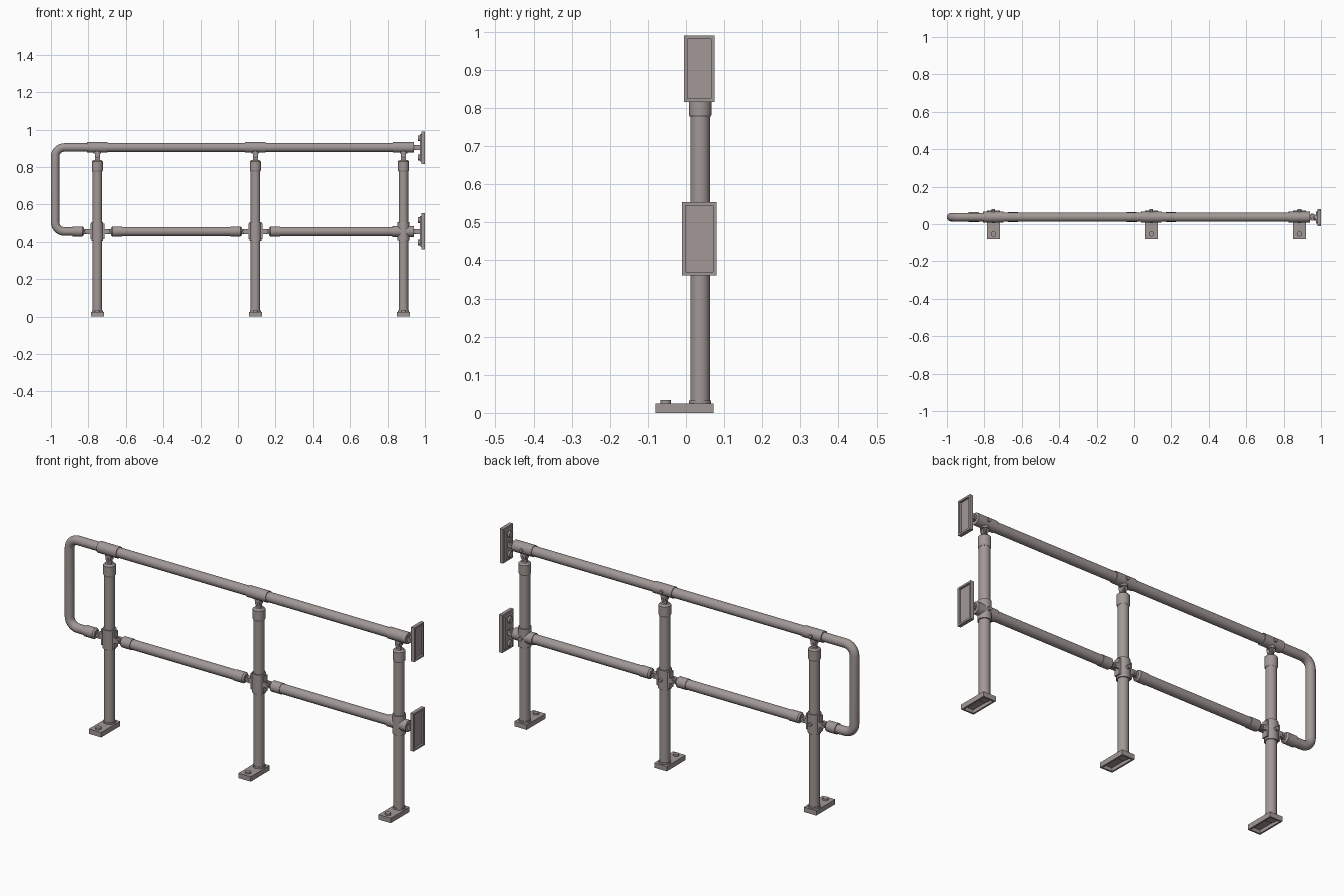
import bpy, bmesh, math
from mathutils import Vector

if "Cube" in bpy.data.objects:
    bpy.data.objects.remove(bpy.data.objects["Cube"])

YC = 0.037            # common centre line of posts and rails
POSTS = (-0.752, 0.093, 0.885)
Z_TOP, Z_MID = 0.905, 0.456

mat = bpy.data.materials.new("warm grey steel")
mat.diffuse_color = (0.36, 0.315, 0.305, 1)
mat.use_nodes = True
mat.node_tree.nodes["Principled BSDF"].inputs["Base Color"].default_value = mat.diffuse_color


def finish(name, bm, smooth=True):
    me = bpy.data.meshes.new(name)
    bmesh.ops.recalc_face_normals(bm, faces=bm.faces)
    bm.to_mesh(me)
    bm.free()
    me.materials.append(mat)
    ob = bpy.data.objects.new(name, me)
    bpy.context.collection.objects.link(ob)
    if smooth:
        bpy.ops.object.select_all(action='DESELECT')
        ob.select_set(True)
        bpy.context.view_layer.objects.active = ob
        bpy.ops.object.shade_smooth_by_angle(angle=math.radians(35))
    return ob


def rod(name, a, b, r, r2=None, sides=28):
    """Cylinder or cone between two points."""
    a, b = Vector(a), Vector(b)
    d = b - a
    bm = bmesh.new()
    bmesh.ops.create_cone(bm, cap_ends=True, segments=sides, radius1=r,
                          radius2=r if r2 is None else r2, depth=d.length)
    rot = d.to_track_quat('Z', 'Y').to_matrix().to_4x4()
    bmesh.ops.transform(bm, matrix=rot, verts=bm.verts)
    bmesh.ops.translate(bm, vec=(a + b) / 2, verts=bm.verts)
    return finish(name, bm)


def box(name, lo, hi, hollow=None, rim=0.011, depth=0.015):
    """Box; the face looking along 'hollow' is sunk to a tray."""
    bm = bmesh.new()
    bmesh.ops.create_cube(bm, size=1)
    for v in bm.verts:
        v.co = [lo[i] + (v.co[i] + 0.5) * (hi[i] - lo[i]) for i in range(3)]
    if hollow:
        n = Vector(hollow)
        bm.normal_update()
        f = max(bm.faces, key=lambda f: f.normal.dot(n))
        bmesh.ops.inset_region(bm, faces=[f], thickness=rim)
        ex = bmesh.ops.extrude_face_region(bm, geom=[f])
        bmesh.ops.translate(bm, vec=-n * depth,
                            verts=[v for v in ex['geom'] if isinstance(v, bmesh.types.BMVert)])
        if f.is_valid:
            bmesh.ops.delete(bm, geom=[f], context='FACES_ONLY')
    return finish(name, bm, False)


def swivel(name, base, d, length):
    """Forked hinge: two ears, a tongue and a pin along y, pointing along d."""
    p, d = Vector(base), Vector(d)
    mid, end = p + d * length * 0.5, p + d * length
    side = Vector((abs(d.z), 0, abs(d.x))) * 0.013

    def slab(part, a, b, y0, y1):
        c = [a - side, a + side, b - side, b + side]
        lo = [min(v[i] for v in c) for i in range(3)]
        hi = [max(v[i] for v in c) for i in range(3)]
        lo[1], hi[1] = YC + y0, YC + y1
        box(f"{name}_{part}", lo, hi)
    for s in (-1, 1):
        slab("ear", p, mid, *sorted((s * 0.007, s * 0.015)))
        e = Vector((0, s, 0))
        rod(name + "_ear_end", mid + e * 0.007, mid + e * 0.015, 0.013, sides=20)
    slab("tongue", mid, end, -0.006, 0.006)
    rod(name + "_tongue_end", mid - Vector((0, 0.006, 0)), mid + Vector((0, 0.006, 0)), 0.013, sides=20)
    rod(name + "_pin", mid - Vector((0, 0.019, 0)), mid + Vector((0, 0.019, 0)), 0.006, sides=12)


def socket(name, x, z, s):
    """Rail end sleeve starting at x, running along s."""
    rod(name + "_nose", (x, YC, z), (x + s * 0.008, YC, z), 0.02, 0.027)
    rod(name, (x + s * 0.008, YC, z), (x + s * 0.06, YC, z), 0.027)


# posts with foot plates, top sockets and swivels
for x in POSTS:
    rod("post", (x, YC, 0.012), (x, YC, 0.83), 0.0255)
    box("foot_plate", (x - 0.035, -0.08, 0), (x + 0.035, 0.072, 0.025), (0, 0, -1), 0.012, 0.017)
    rod("foot_collar", (x, YC, 0.024), (x, YC, 0.033), 0.029)
    rod("foot_bolt", (x, -0.053, 0.024), (x, -0.053, 0.034), 0.014, sides=20)
    rod("post_socket", (x, YC, 0.782), (x, YC, 0.83), 0.0295)
    rod("post_socket_top", (x, YC, 0.83), (x, YC, 0.838), 0.0295, 0.021)
    rod("post_socket_base", (x, YC, 0.776), (x, YC, 0.782), 0.0265, 0.0295)
    swivel("top_swivel", (x, YC, 0.888), (0, 0, -1), 0.052)
    # sleeve round the top rail with a set screw
    rod("rail_sleeve", (x - 0.055, YC, Z_TOP), (x + 0.055, YC, Z_TOP), 0.0285)
    rod("rail_sleeve_saddle", (x, YC, 0.872), (x, YC, 0.89), 0.02)
    rod("sleeve_screw", (x, YC + 0.02, Z_TOP), (x, YC + 0.036, Z_TOP), 0.009, sides=12)

# top rail and bent end loop as one swept tube
R, XL = 0.05, -0.978
pts = [(0.935, Z_TOP)]
for cz, a0 in ((Z_TOP - R, 90), (Z_MID + R, 180)):
    for i in range(9):
        a = math.radians(a0 + 90 * i / 8)
        pts.append((XL + R + R * math.cos(a), cz + R * math.sin(a)))
pts.append((-0.83, Z_MID))
bm = bmesh.new()
rings, N, r = [], 28, 0.0225
for i, (x, z) in enumerate(pts):
    a, b = pts[max(i - 1, 0)], pts[min(i + 1, len(pts) - 1)]
    t = Vector((b[0] - a[0], 0, b[1] - a[1])).normalized()
    u, v = Vector((0, 1, 0)), t.cross((0, 1, 0))
    rings.append([bm.verts.new(Vector((x, YC, z)) + r * (u * math.cos(k * math.tau / N) + v * math.sin(k * math.tau / N)))
                  for k in range(N)])
for p, q in zip(rings, rings[1:]):
    for k in range(N):
        bm.faces.new((p[k], p[(k + 1) % N], q[(k + 1) % N], q[k]))
bm.faces.new(rings[0])
bm.faces.new(rings[-1])
finish("top_rail_and_end_loop", bm)
rod("top_rail_tube", (POSTS[0], YC, Z_TOP), (0.935, YC, Z_TOP), 0.0245)

# middle joints on the first two posts
for x in POSTS[:2]:
    rod("mid_sleeve", (x, YC, 0.405), (x, YC, 0.505), 0.0315)
    rod("mid_screw", (x, YC + 0.025, Z_MID), (x, YC + 0.042, Z_MID), 0.009, sides=12)
    for s in (-1, 1):
        box("mid_lug", (min(x + s * 0.02, x + s * 0.037), YC - 0.016, 0.415),
            (max(x + s * 0.02, x + s * 0.037), YC + 0.016, 0.497))
        swivel("mid_swivel", (x + s * 0.034, YC, Z_MID), (s, 0, 0), 0.042)
        socket("rail_end_socket", x + s * 0.072, Z_MID, s)

# middle rails
rod("mid_rail", (POSTS[0] + 0.085, YC, Z_MID), (POSTS[1] - 0.085, YC, Z_MID), 0.0245)
rod("mid_rail", (POSTS[1] + 0.085, YC, Z_MID), (0.935, YC, Z_MID), 0.0245)

# cross fitting on the last post
xe = POSTS[2]
rod("cross_upright", (xe, YC, 0.408), (xe, YC, 0.505), 0.0315)
rod("cross_arm", (xe - 0.058, YC, Z_MID), (xe + 0.055, YC, Z_MID), 0.029)
rod("cross_screw", (xe, YC + 0.02, Z_MID), (xe, YC + 0.042, Z_MID), 0.01, sides=12)

# wall flanges
for z0, z1, zc, y0, y1 in ((0.815, 0.99, Z_TOP, -0.005, 0.075), (0.36, 0.553, Z_MID, -0.01, 0.08)):
    ym = (y0 + y1) / 2
    swivel("wall_swivel", (0.974, YC, zc), (-1, 0, 0), 0.042)
    box("wall_plate", (0.982, y0, z0), (1.0, y1, z1), (1, 0, 0), 0.013, 0.01)
    box("wall_plate_boss", (0.973, y0 + 0.012, z0 + 0.014), (0.984, y1 - 0.012, z1 - 0.014))
    for z in (z0 + 0.036, z1 - 0.036):
        rod("wall_bolt", (0.975, ym, z), (0.963, ym, z), 0.016, sides=20)
